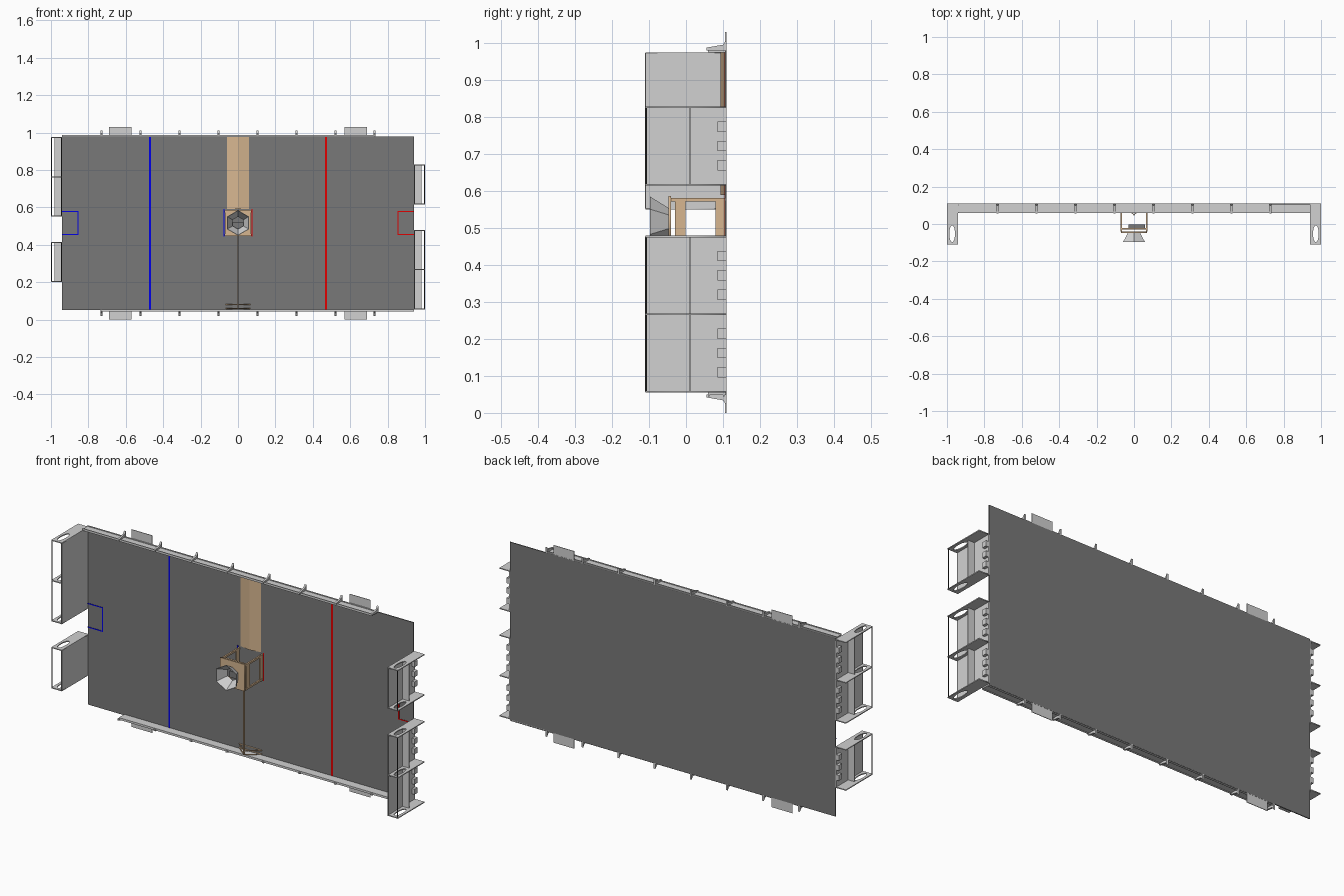
import bpy, bmesh, math
from mathutils import Vector

if "Cube" in bpy.data.objects:
    bpy.data.objects.remove(bpy.data.objects["Cube"])


def material(name, *rgb):
    m = bpy.data.materials.new(name)
    m.use_nodes = True
    m.diffuse_color = (*rgb, 1)
    m.node_tree.nodes["Principled BSDF"].inputs["Base Color"].default_value = (*rgb, 1)
    return m


FLOOR = material("floor grey", .19, .19, .19)
LIGHT = material("light grey", .64, .64, .64)
DARK = material("dark grey", .06, .06, .06)
TAN = material("tan wood", .68, .47, .28)
RED = material("red", .75, 0, 0)
BLUE = material("blue", 0, 0, .8)
CZ = .515    # height of the court's centre


def finish(bm, name, mat):
    bmesh.ops.recalc_face_normals(bm, faces=bm.faces)
    me = bpy.data.meshes.new(name)
    bm.to_mesh(me)
    bm.free()
    me.materials.append(mat)
    ob = bpy.data.objects.new(name, me)
    bpy.context.collection.objects.link(ob)
    return ob


def box(name, mat, x, y, z):
    """Box given by its (low, high) range on each axis."""
    bm = bmesh.new()
    bmesh.ops.create_cube(bm, size=1)
    for v in bm.verts:
        v.co = [(min(r) + max(r)) / 2 + c * abs(r[1] - r[0])
                for r, c in zip((x, y, z), v.co)]
    return finish(bm, name, mat)


def prism(name, mat, points, offset):
    """Flat polygon pushed along an offset."""
    bm = bmesh.new()
    face = bm.faces.new([bm.verts.new(p) for p in points])
    geo = bmesh.ops.extrude_face_region(bm, geom=[face])
    bmesh.ops.translate(bm, vec=offset,
                        verts=[g for g in geo["geom"] if isinstance(g, bmesh.types.BMVert)])
    return finish(bm, name, mat)


def rod(name, mat, a, b, r=.003):
    a, b = Vector(a), Vector(b)
    bm = bmesh.new()
    bmesh.ops.create_cone(bm, cap_ends=True, segments=6, radius1=r, radius2=r,
                          depth=(b - a).length)
    turn = (b - a).to_track_quat('Z', 'Y')
    for v in bm.verts:
        v.co = turn @ v.co + (a + b) / 2
    return finish(bm, name, mat)


def ellipse(cx, cy, rx, ry, n, start=0):
    return [(cx + rx * math.cos(start + math.tau * i / n),
             cy + ry * math.sin(start + math.tau * i / n)) for i in range(n)]


def rect(x0, x1, y0, y1):
    return [(x0, y0), (x1, y0), (x1, y1), (x0, y1)]


def holed_plate(name, mat, outer, hole, half):
    """Flat plate in local XY with a hole cut through it."""
    cu = bpy.data.curves.new(name, 'CURVE')
    cu.dimensions, cu.fill_mode, cu.extrude = '2D', 'BOTH', half
    for loop in (outer, hole):
        sp = cu.splines.new('POLY')
        sp.points.add(len(loop) - 1)
        for p, q in zip(sp.points, loop):
            p.co = (*q, 0, 1)
        sp.use_cyclic_u = True
    tmp = bpy.data.objects.new(name + "_outline", cu)
    me = bpy.data.meshes.new_from_object(tmp)
    bpy.data.objects.remove(tmp)
    me.materials.clear()
    me.materials.append(mat)
    ob = bpy.data.objects.new(name, me)
    bpy.context.collection.objects.link(ob)
    return ob


# Floor and its painted lines
box("floor", FLOOR, (-.94, .94), (.105, .11), (.05, .98))
for s, mat, side in ((-1, BLUE, "right"), (1, RED, "left")):
    paint = (.1035, .106)
    box(side + "_zone_line", mat, (s * .465, s * .475), paint, (.05, .98))
    box(side + "_box_front_line", mat, (s * .852, s * .858), paint, (.452, .58))
    for z in (.452, .575):
        box(side + "_box_side_line", mat, (s * .852, s * .94), paint, (z, z + .005))
    box(side + "_hub_line", mat, (s * .072, s * .078), paint, (.445, .59))

# Side rails, gussets and gate plates; the second side is the first turned half round
for s, side in ((1, "upper"), (-1, "lower")):
    edge = CZ + s * .465
    box(side + "_rail", LIGHT, (-s * .94, s * .73), (.06, .11), (edge - s * .005, edge + s * .002))
    for y in (.06, .1):
        box(side + "_rail_lip", LIGHT, (-s * .94, s * .73), (y, y + .004), (edge, edge + s * .006))
    for i in range(8):
        x = s * (-.73 + i * 1.46 / 7)
        outline = ((.055, 0), (.11, 0), (.11, .03), (.1, .016), (.055, .008))
        prism(side + "_rail_gusset", LIGHT,
              [(x - .005, y, edge + s * h) for y, h in outline], (.01, 0, 0))
    for x in (-.63, .63):
        box(side + "_gate_plate", LIGHT, (x - .06, x + .06), (.106, .109), (edge, CZ + s * .515))

# End stations
for s, side in ((1, "left"), (-1, "right")):
    def zz(h):
        return CZ + s * (h - CZ)
    for low, high, count in ((.057, .477, 2), (.617, .827, 1)):
        step = (high - low) / count
        span = (zz(low), zz(high))
        box(side + "_station_wall", LIGHT, (s * .94, s * .945), (-.11, .11), span)
        box(side + "_station_desk", LIGHT, (s * .945, s * .982), (.008, .012), span)
        for x in (.943, .997):
            rod(side + "_station_bar", DARK, (s * x, -.108, span[0]), (s * x, -.108, span[1]), .0025)
        for i in range(count + 1):
            shelf = holed_plate(side + "_station_divider", LIGHT, rect(.94, 1, -.11, .11),
                                ellipse(.972, -.052, .015, .045, 24), .0025)
            shelf.location.z = zz(low + i * step)
            if s < 0:
                shelf.rotation_euler.z = 0
                for v in shelf.data.vertices:
                    v.co.x = -v.co.x
                shelf.data.flip_normals()
        for i in range(count):
            for k in range(3):
                h = low + step * (i + (k + 1) / 4)
                box(side + "_station_tab", LIGHT, (s * .945, s * .96), (.085, .11),
                    (zz(h - .014), zz(h + .014)))

# Upper ridge ramp
prism("ridge_ramp", TAN, [(-.065, .106, .59), (.065, .106, .59), (0, .094, .59)], (0, 0, .388))

# Lower beam on its end frames
rod("lower_beam", TAN, (0, .05, .06), (0, .05, .45), .004)
for z in (.06, .08):
    for x in (-.065, .065):
        rod("beam_brace", TAN, (x, .105, z), (0, .05, z), .0025)
    rod("beam_foot", TAN, (-.065, .103, z), (.065, .103, z), .0025)

# Central hub: front plate with hexagonal hole, side frames, funnel
HZ = .517
plate = holed_plate("hub_front_plate", TAN, rect(-.07, .07, -.07, .07),
                    ellipse(0, 0, .036, .036, 6, math.pi / 6), .004)
plate.rotation_euler.x = math.pi / 2
plate.location = (0, -.044, HZ)
for x in (-.067, .067):
    for z in (HZ - .065, HZ + .06):
        box("hub_corner_rail", TAN, (x - .004, x + .004), (-.04, .106), (z - .005, z + .005))
    box("hub_back_panel", TAN, (x - .003, x + .003), (.08, .106), (HZ - .065, HZ + .06))
    box("hub_mid_post", TAN, (x - .003, x + .003), (-.03, -.002), (HZ - .065, HZ + .06))
for z in (HZ - .065, HZ + .06):
    box("hub_cross_rail", TAN, (-.067, .067), (-.03, -.022), (z - .004, z + .004))
box("hub_motor", FLOOR, (-.03, .06), (-.028, -.004), (HZ - .03, HZ + .003))

bm = bmesh.new()
rings = [[bm.verts.new((x, y, z)) for x, z in ellipse(0, HZ, r, r, 6, math.pi / 6)]
         for r, y in ((.036, -.045), (.068, -.097), (.065, -.097), (.033, -.045))]
for a, b in zip(rings, rings[1:] + rings[:1]):
    for i in range(6):
        j = (i + 1) % 6
        bm.faces.new((a[i], a[j], b[j], b[i]))
finish(bm, "hub_funnel", LIGHT)
